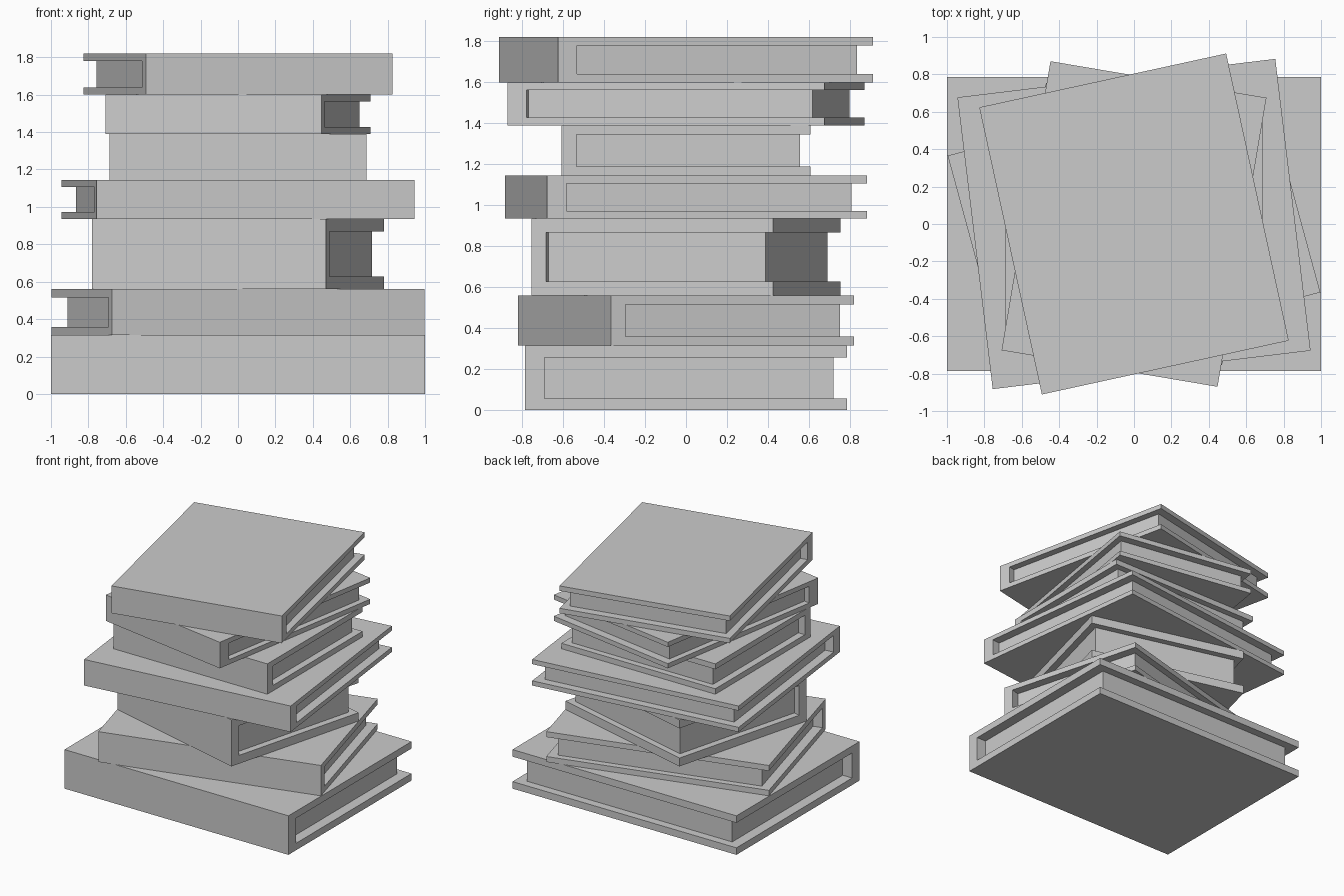
import bpy, math

if "Cube" in bpy.data.objects:
    bpy.data.objects.remove(bpy.data.objects["Cube"])

# width, depth, bottom z, top z, turn in degrees
BOOKS = [
    (2.000, 1.570, 0.000, 0.315, 0.0),
    (1.731, 1.227, 0.315, 0.560, 15.2),
    (1.293, 1.219, 0.560, 0.935, -14.8),
    (1.712, 1.571, 0.935, 1.145, 6.9),
    (1.375, 1.215, 1.145, 1.390, 0.0),
    (1.171, 1.567, 1.390, 1.600, -9.6),
    (1.351, 1.571, 1.600, 1.820, 12.3),
]
BOARD, SPINE, INSET = 0.18, 0.06, 0.042  # fractions of height, depth and page size


def extrude_profile(name, profile, half_width, z, turn):
    """Extrude a (y, z) outline along x into a solid."""
    n = len(profile)
    verts = [(x, y, h) for x in (-half_width, half_width) for y, h in profile]
    faces = [tuple(reversed(range(n))), tuple(range(n, 2 * n))]
    faces += [(i, (i + 1) % n, (i + 1) % n + n, i + n) for i in range(n)]
    mesh = bpy.data.meshes.new(name)
    mesh.from_pydata(verts, [], faces)
    obj = bpy.data.objects.new(name, mesh)
    obj.location.z = z
    obj.rotation_euler.z = math.radians(turn)
    bpy.context.collection.objects.link(obj)
    return obj


for i, (w, d, z0, z1, turn) in enumerate(BOOKS, 1):
    h = z1 - z0
    t = BOARD * h
    front, back = -d / 2, d / 2
    inner = front + SPINE * d
    # Cover: C-shaped wrap of two boards and a spine
    cover = [(front, 0), (back, 0), (back, t), (inner, t),
             (inner, h - t), (back, h - t), (back, h), (front, h)]
    extrude_profile(f"book_{i}_cover", cover, w / 2, z0, turn)
    # Page block, set back from the cover edges
    edge = back - INSET * d
    pages = [(inner, t), (edge, t), (edge, h - t), (inner, h - t)]
    extrude_profile(f"book_{i}_pages", pages, w / 2 - INSET * w, z0, turn)
